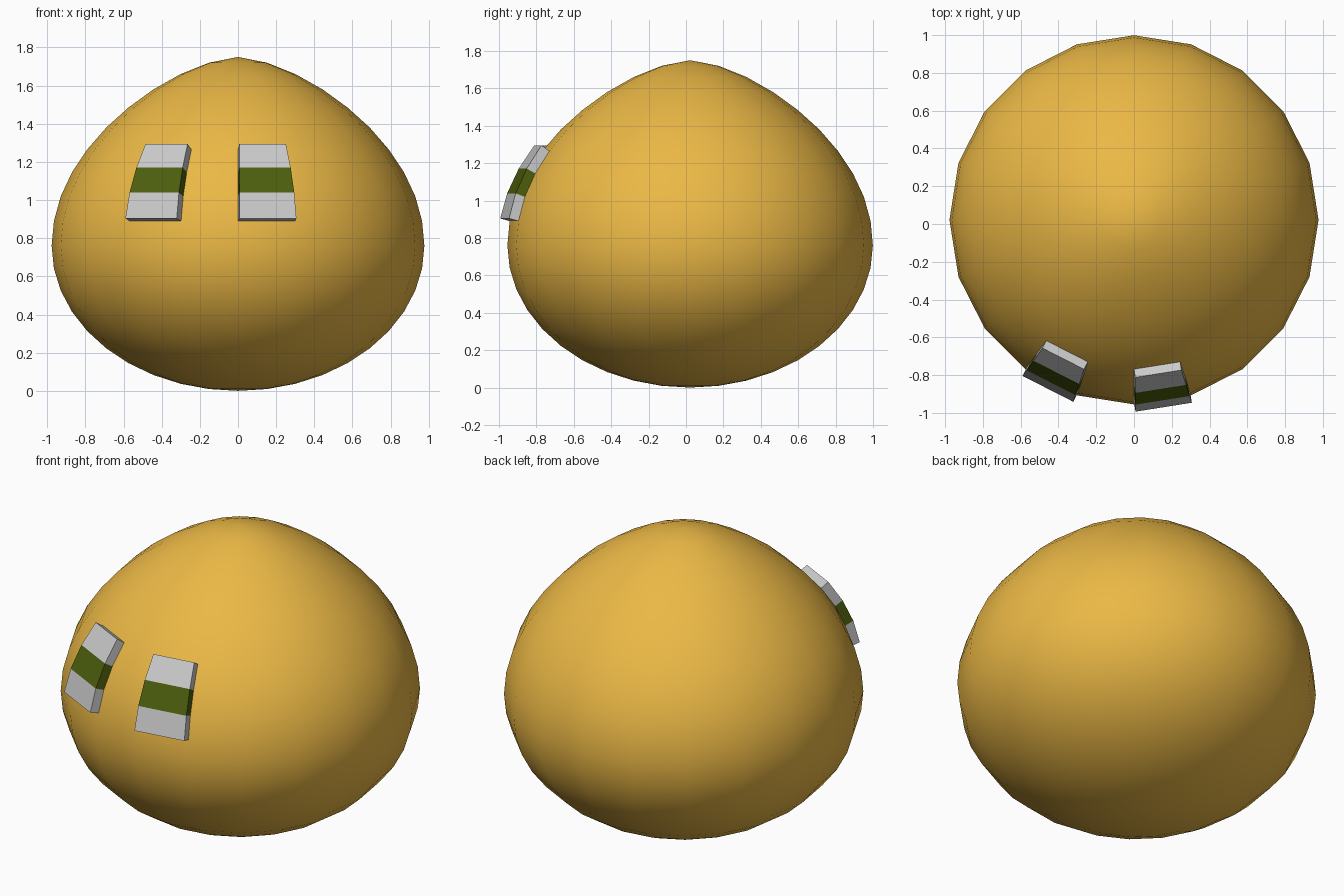
import bpy, bmesh
from math import sin, cos, radians
from mathutils import Vector

if "Cube" in bpy.data.objects:
    bpy.data.objects.remove(bpy.data.objects["Cube"])

CY = 0.022      # body centre in y
SIDES = 20
R = 0.977
THICK = 0.053
# ring heights from bottom to top, rings every 9 degrees
UPPER = [0.89, 1.02, 1.145, 1.265, 1.38, 1.485, 1.58, 1.66, 1.72, 1.75]
HEIGHTS = [0.76 * (1 - cos(radians(9 * i))) for i in range(11)] + UPPER
PROFILE = [(R * sin(radians(9 * i)), z) for i, z in enumerate(HEIGHTS)]


def material(name, rgb):
    m = bpy.data.materials.new(name)
    m.diffuse_color = (*rgb, 1)
    m.use_nodes = True
    m.node_tree.nodes["Principled BSDF"].inputs["Base Color"].default_value = m.diffuse_color
    return m


def finish(bm, name, mats):
    bmesh.ops.recalc_face_normals(bm, faces=bm.faces)
    me = bpy.data.meshes.new(name)
    bm.to_mesh(me)
    bm.free()
    for m in mats:
        me.materials.append(m)
    ob = bpy.data.objects.new(name, me)
    bpy.context.collection.objects.link(ob)
    bpy.ops.object.select_all(action='DESELECT')
    ob.select_set(True)
    bpy.context.view_layer.objects.active = ob
    bpy.ops.object.shade_smooth_by_angle(angle=radians(30))
    return ob


def point(r, z, deg):
    return Vector((r * cos(radians(deg)), CY + r * sin(radians(deg)), z))


yellow = material("yellow", (0.83, 0.48, 0.06))
grey = material("light_grey", (0.8, 0.8, 0.8))
green = material("green", (0.075, 0.115, 0.004))

# body: pear-topped round shell of 20 sides
bm = bmesh.new()
rings = [[bm.verts.new(point(r, z, 18 * k)) for k in range(SIDES)]
         for r, z in PROFILE[1:-1]]
ends = [bm.verts.new((0, CY, 0)), bm.verts.new((0, CY, 1.75))]
for k in range(SIDES):
    n = (k + 1) % SIDES
    for a, b in zip(rings, rings[1:]):
        bm.faces.new((a[k], a[n], b[n], b[k]))
    bm.faces.new((ends[0], rings[0][n], rings[0][k]))
    bm.faces.new((ends[1], rings[-1][k], rings[-1][n]))
finish(bm, "body", [yellow])


# eye panels: one column of three body faces, thickened outward
def eye_panel(name, start):
    pts = PROFILE[11:15]
    bm = bmesh.new()
    segs = [Vector((z1 - z0, r0 - r1)).normalized()
            for (r0, z0), (r1, z1) in zip(pts, pts[1:])]
    out_dir = point(1, 0, start + 9) - Vector((0, CY, 0))
    rows = []
    for i, (r, z) in enumerate(pts):
        n = (segs[max(i - 1, 0)] + segs[min(i, 2)]).normalized()
        push = out_dir * n.x + Vector((0, 0, n.y))
        row = []
        for depth in (-0.004, THICK):
            for deg in (start, start + 18):
                row.append(bm.verts.new(point(r, z, deg) + push * depth))
        rows.append((row[0], row[1], row[3], row[2]))
    for i, (a, b) in enumerate(zip(rows, rows[1:])):
        for k in range(4):
            n = (k + 1) % 4
            f = bm.faces.new((a[k], a[n], b[n], b[k]))
            f.material_index = int(i == 1)
    bm.faces.new(rows[0])
    bm.faces.new(rows[-1])
    ob = finish(bm, name, [grey, green])
    bpy.ops.object.shade_flat()
    return ob


eye_panel("left_eye", 234)
eye_panel("right_eye", 270)
